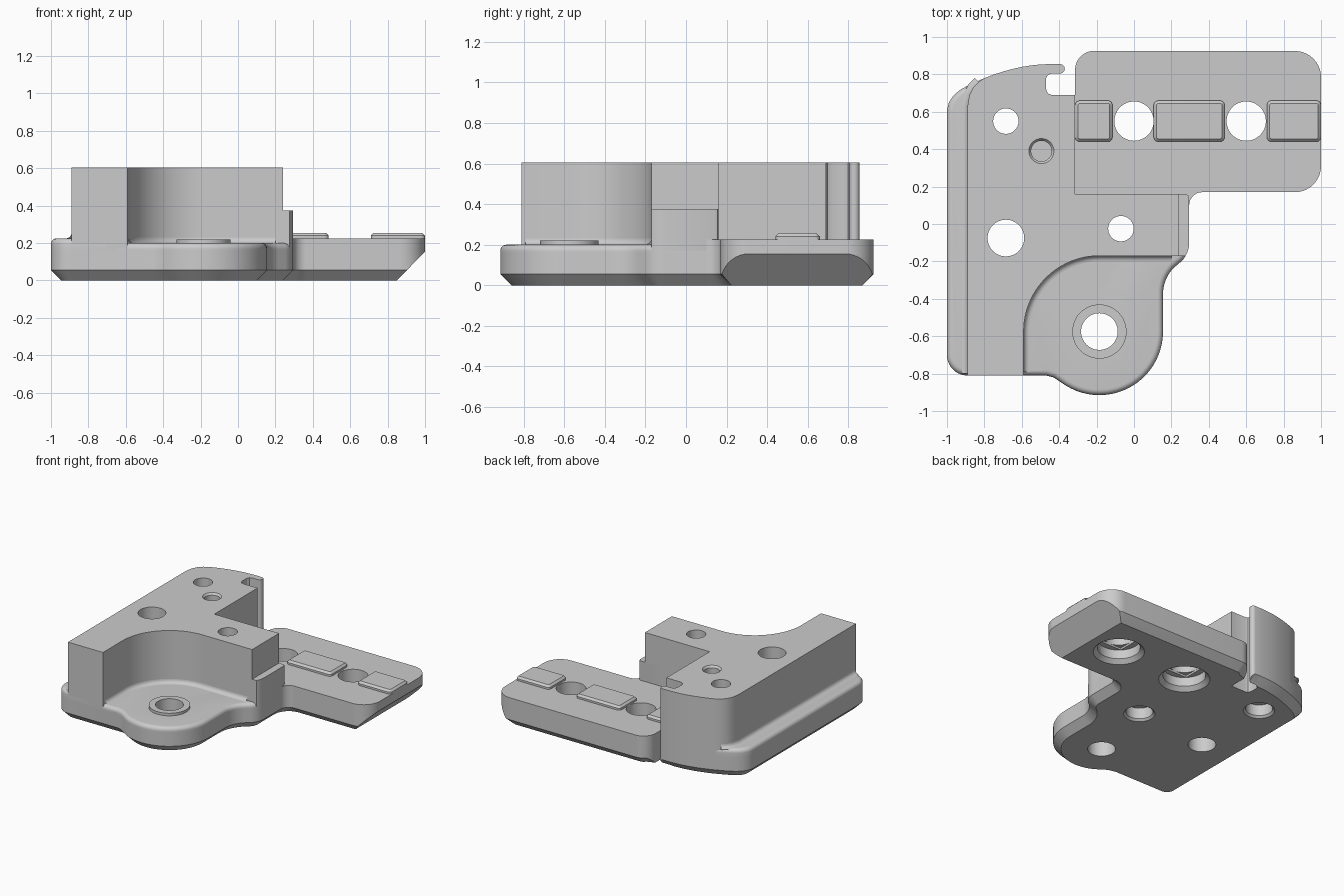
import bpy, bmesh, math
from mathutils import Vector

if "Cube" in bpy.data.objects:
    bpy.data.objects.remove(bpy.data.objects["Cube"])

grey = bpy.data.materials.new("plain grey")
grey.use_nodes = True
COLOUR = (0.6, 0.6, 0.6, 1)
grey.diffuse_color = COLOUR
for node in grey.node_tree.nodes:
    if node.type == "BSDF_PRINCIPLED":
        node.inputs["Base Color"].default_value = COLOUR


def arc(cx, cy, r, start, end, steps=10):
    """Points along an arc, angles in degrees."""
    angles = [math.radians(start + (end - start) * i / steps) for i in range(steps + 1)]
    return [(cx + r * math.cos(a), cy + r * math.sin(a)) for a in angles]


def circle(cx, cy, r, sides=48, turn=0):
    return arc(cx, cy, r, turn, turn + 360, sides)[:-1]


def offset(points, d, closed=True):
    """Move each point to the left of the path by d, with mitred corners."""
    pts = [Vector(p) for p in points]
    out = []
    for i, p in enumerate(pts):
        before, after = pts[i - 1], pts[(i + 1) % len(pts)]
        if not closed and i == 0:
            before = p - (after - p)
        if not closed and i == len(pts) - 1:
            after = p + (p - before)
        a, b = (p - before).normalized(), (after - p).normalized()
        n1, n2 = Vector((-a.y, a.x)), Vector((-b.y, b.x))
        out.append(p + (n1 + n2) * (d / (1 + n1.dot(n2))))
    return out


def add_prism(bm, outline, levels, closed=True):
    """Stack copies of an outline; each level is (inset, height)."""
    rings = [[bm.verts.new((p.x, p.y, z)) for p in offset(outline, d, closed)]
             for d, z in levels]
    count = len(outline)
    for low, high in zip(rings, rings[1:]):
        for i in range(count if closed else count - 1):
            j = (i + 1) % count
            bm.faces.new((low[i], low[j], high[j], high[i]))
    if closed:
        bm.faces.new(rings[0][::-1])
        bm.faces.new(rings[-1])


def finish(name, bm):
    bmesh.ops.recalc_face_normals(bm, faces=bm.faces)
    mesh = bpy.data.meshes.new(name)
    bm.to_mesh(mesh)
    bm.free()
    mesh.materials.append(grey)
    obj = bpy.data.objects.new(name, mesh)
    bpy.context.collection.objects.link(obj)
    return obj


def prism(name, outline, levels, closed=True):
    bm = bmesh.new()
    add_prism(bm, outline, levels, closed)
    return finish(name, bm)


def rounded_top(low, high, r):
    """Levels for a straight wall with a rounded upper edge."""
    turns = [math.radians(a) for a in range(0, 91, 15)]
    return [(0, low)] + [(r * (1 - math.cos(a)), high - r + r * math.sin(a)) for a in turns]


# Shared outline pieces
SEAM = 0.16
LOBE = (-0.185, -0.575)
front_corner = arc(-0.89, -0.70, 0.11, 180, 270)
lobe_edge = [(-0.47, -0.81), (-0.43, -0.82)] + arc(*LOBE, 0.34, 233, 360, 24)
flare = arc(0.355, -0.375, 0.2, 180, 135) + arc(0.155, -0.1, 0.14, -45, 0)
plate_right = (arc(0.365, 0.1, 0.07, 180, 90) + arc(0.86, 0.31, 0.14, -90, 0)
               + arc(0.86, 0.785, 0.14, 0, 90))
back_edge = [(-0.395, 0.855), (-0.45, 0.855), (-0.5, 0.853), (-0.55, 0.848), (-0.6, 0.84),
             (-0.65, 0.829), (-0.7, 0.815), (-0.75, 0.799), (-0.8, 0.78)]
back_corner = [(-0.88, 0.745), (-0.93, 0.717), (-0.965, 0.687), (-0.99, 0.65), (-1, 0.61)]

# Chamfered base under everything
base = prism("base", front_corner + lobe_edge + flare + plate_right
             + arc(-0.215, 0.825, 0.1, 90, 135, 5) + back_edge + back_corner,
             [(0.055, 0), (0, 0.055), (0, SEAM)])

# Side plate, front lobe and side ledge on the base
plate = prism("side_plate", plate_right + arc(-0.215, 0.825, 0.1, 90, 180)
              + [(-0.315, 0.16), (0.2, 0.1)], [(0, SEAM), (0, 0.225)])
lobe = prism("front_lobe", [(-0.65, -0.81)] + lobe_edge + flare
             + [(0.295, 0.1), (0.1, 0.1), (-0.65, -0.1)], rounded_top(SEAM, 0.2, 0.03))
ledge = prism("side_ledge", front_corner + [(-0.7, -0.81), (-0.7, 0.7), (-0.8, 0.78)]
              + back_corner, rounded_top(SEAM, 0.225, 0.03))

# Tall block, low step and boss
inner_curve = arc(*LOBE, 0.405, 180, 90, 24)
block = prism("tall_block", [(-0.89, -0.81), (-0.59, -0.81)] + inner_curve
              + [(0.24, -0.17), (0.24, 0.16), (-0.315, 0.16), (-0.315, 0.69),
                 (-0.33, 0.72), (-0.33, 0.855)] + back_edge
              + [(-0.83, 0.76), (-0.86, 0.73), (-0.88, 0.69), (-0.89, 0.63)],
              [(0, SEAM), (0, 0.605)])
step = prism("low_step", [(0.1, -0.17)] + arc(0.155, -0.1, 0.14, -30, 0)
             + [(0.295, 0.14), (0.289, 0.154), (0.275, 0.16), (0.1, 0.16)],
             [(0, SEAM), (0, 0.375)])
boss = prism("lobe_boss", circle(*LOBE, 0.145), [(0, 0.19), (0, 0.22)])

# Fillets where the tall block meets the lower surfaces
R = 0.03
cove = [math.radians(a) for a in range(0, 91, 15)]


def fillet(name, path, z, side):
    return prism(name, path, [(side * R * (1 - math.sin(a)), z + R * (1 - math.cos(a)))
                              for a in cove], closed=False)


fillets = [fillet("lobe_fillet", [(-0.59, -0.79)] + inner_curve + [(0.2, -0.17)], 0.2, -1),
           fillet("ledge_fillet", [(-0.89, -0.8), (-0.89, 0.63), (-0.88, 0.69),
                                   (-0.86, 0.73), (-0.83, 0.76)], 0.225, 1)]

# Raised pads between the plate holes
pads = []
for name, x0, x1 in (("inner", -0.315, -0.115), ("middle", 0.105, 0.485), ("outer", 0.71, 1)):
    c = 0.025
    outline = (arc(x0 + c, 0.44 + c, c, 180, 270, 4) + arc(x1 - c, 0.44 + c, c, -90, 0, 4)
               + arc(x1 - c, 0.66 - c, c, 0, 90, 4) + arc(x0 + c, 0.66 - c, c, 90, 180, 4))
    pads.append(prism(name + "_pad", outline, [(0, 0.22), (0, 0.24), (0.015, 0.255)]))

# Cutter for holes: stepped, straight and blind, plus the sloped plate end
plate_holes = [(0, 0.55), (0.6, 0.55)]
bm = bmesh.new()
for x, y in plate_holes:
    add_prism(bm, circle(x, y, 0.105),
              [(-0.085, -0.01), (-0.045, 0.03), (-0.045, 0.1), (0, 0.1), (0, 0.3)])
for x, y in ((-0.685, 0.55), (-0.07, -0.025)):
    add_prism(bm, circle(x, y, 0.068),
              [(-0.052, -0.01), (-0.027, 0.015), (-0.027, 0.1), (0, 0.1), (0, 0.7)])
for x, y in ((-0.685, -0.075), LOBE):
    add_prism(bm, circle(x, y, 0.098), [(0, -0.05), (0, 0.7)])
add_prism(bm, circle(-0.495, 0.39, 0.055), [(0, 0.3), (0, 0.59), (-0.02, 0.615)])
wedge = bm.faces.new([bm.verts.new((x, 0.05, z)) for x, z in
                      ((0.8016, -0.05), (1.0435, 0.2), (1.1, 0.2), (1.1, -0.05))])
swept = bmesh.ops.extrude_face_region(bm, geom=[wedge], use_keep_orig=True)
bmesh.ops.translate(bm, vec=(0, 1, 0), verts=[v for v in swept["geom"]
                                              if isinstance(v, bmesh.types.BMVert)])
holes = finish("hole_cutter", bm)

# Cutters for the square recesses and the hooked notch
bm = bmesh.new()
for x, y in plate_holes:
    add_prism(bm, circle(x, y, 0.148, 4, 45), [(0, 0.09), (0, 0.115)])
recesses = finish("recess_cutter", bm)
notch = prism("notch_cutter", [(-0.315, 0.69)] + arc(-0.215, 0.825, 0.1, 180, 135, 5)
              + [(-0.3, 1), (-0.395, 1)] + arc(-0.395, 0.83, 0.025, 90, -90)
              + [(-0.44, 0.805), (-0.46, 0.797), (-0.47, 0.78), (-0.47, 0.72),
                 (-0.46, 0.698), (-0.44, 0.69)], [(0, -0.1), (0, 0.8)])

# Apply the cuts
cuts = {base: (holes, recesses, notch), block: (holes, notch), plate: (holes,),
        lobe: (holes,), ledge: (holes,), boss: (holes,)}
for obj, cutters in cuts.items():
    for cutter in cutters:
        mod = obj.modifiers.new("cut", "BOOLEAN")
        mod.operation, mod.solver, mod.object = "DIFFERENCE", "EXACT", cutter
graph = bpy.context.evaluated_depsgraph_get()
cut_meshes = {o: bpy.data.meshes.new_from_object(o.evaluated_get(graph)) for o in cuts}
for obj, mesh in cut_meshes.items():
    obj.modifiers.clear()
    obj.data = mesh
for cutter in (holes, recesses, notch):
    bpy.data.objects.remove(cutter)

# Smooth the curved walls, keep the edges sharp
bpy.ops.object.select_all(action="DESELECT")
for obj in [*cuts, step, *fillets, *pads]:
    obj.select_set(True)
    bpy.context.view_layer.objects.active = obj
bpy.ops.object.shade_smooth_by_angle(angle=math.radians(30))
